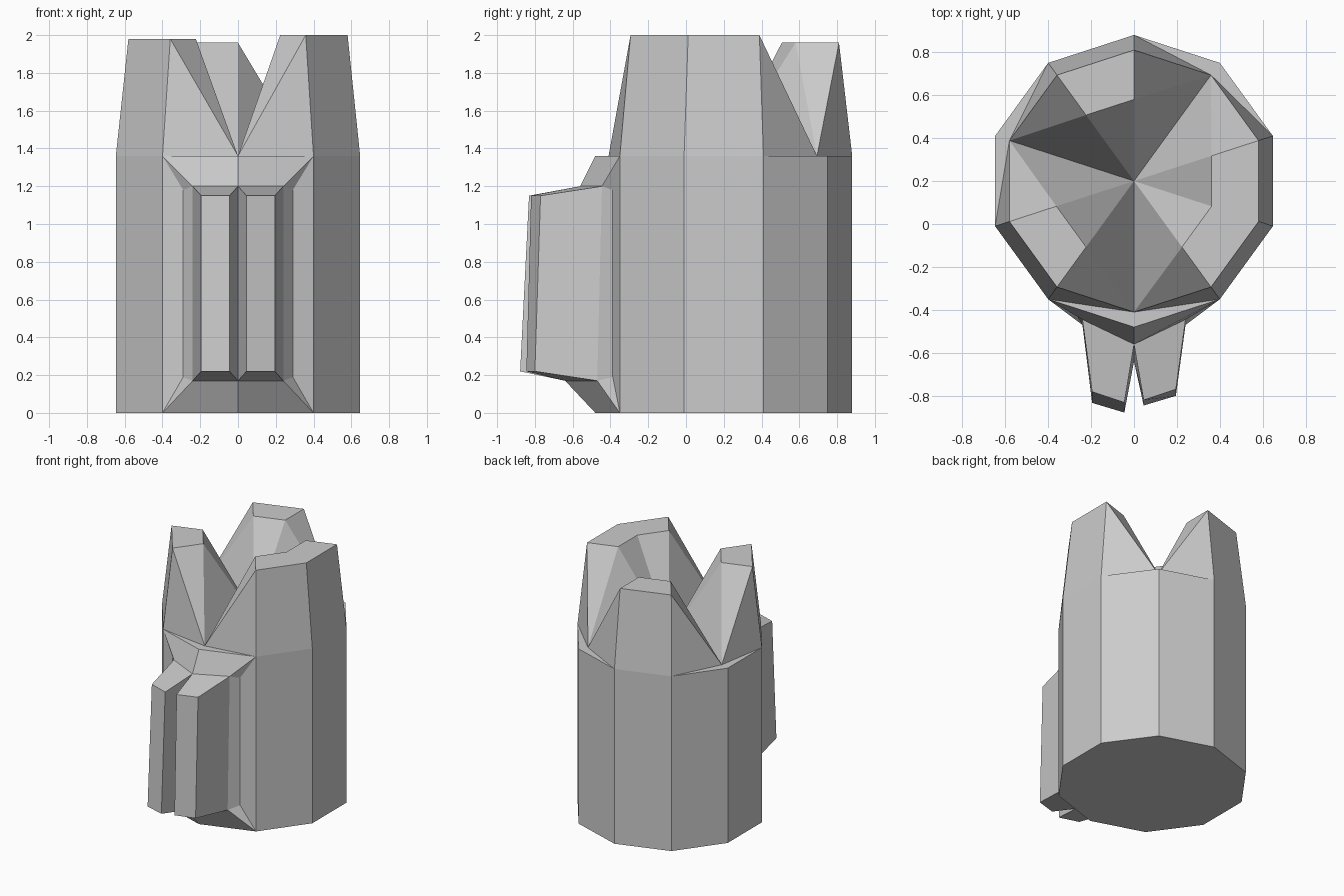
import bpy, bmesh, math

if "Cube" in bpy.data.objects:
    bpy.data.objects.remove(bpy.data.objects["Cube"])

SIDES, CY, BASE_Z = 10, 0.2, 1.36


def ring_point(k, r, z):
    a = math.radians(90 - 36 * k)          # k = 0 is the back corner, k = 5 the front
    return (r * math.cos(a), CY + r * math.sin(a), z)


def finish(bm, name, fix_normals):
    if fix_normals:
        bmesh.ops.recalc_face_normals(bm, faces=bm.faces[:])
    me = bpy.data.meshes.new(name)
    bm.to_mesh(me)
    bm.free()
    ob = bpy.data.objects.new(name, me)
    bpy.context.collection.objects.link(ob)
    return ob


# Ten-sided tower with three broken teeth around a bowl-shaped top
heights = [1.96, BASE_Z, 2.0, 2.0, 2.0, BASE_Z, 1.98, 1.98, BASE_Z, 1.96]
low = [h == BASE_Z for h in heights]
bm = bmesh.new()
foot = [bm.verts.new(ring_point(k, 0.68, 0)) for k in range(SIDES)]
ledge = [bm.verts.new(ring_point(k, 0.68, BASE_Z)) for k in range(SIDES)]
outer = [bm.verts.new(ring_point(k, 0.61, heights[k])) for k in range(SIDES)]
inner = [bm.verts.new(ring_point(k, 0.38, heights[k])) for k in range(SIDES)]
centre = bm.verts.new((0, CY, BASE_Z))
bm.faces.new(foot)
for k in range(SIDES):
    n = (k + 1) % SIDES
    bm.faces.new((foot[k], foot[n], ledge[n], ledge[k]))
    bm.faces.new((inner[k], inner[n], centre))
    # notches fold the outer wall and the tooth top along a diagonal
    if low[k]:
        faces = [(ledge[k], ledge[n], outer[k]), (ledge[n], outer[n], outer[k]),
                 (outer[k], outer[n], inner[n]), (outer[k], inner[n], inner[k])]
    elif low[n]:
        faces = [(ledge[k], ledge[n], outer[n]), (ledge[k], outer[n], outer[k]),
                 (outer[k], outer[n], inner[k]), (outer[n], inner[n], inner[k])]
    else:
        faces = [(ledge[k], ledge[n], outer[n], outer[k]),
                 (outer[k], outer[n], inner[n], inner[k])]
    for f in faces:
        bm.faces.new(f)
finish(bm, "tower_body", True)


# Front frame with a projecting block, one per side (left block sticks out further)
def front_block(name, side, reach):
    points = {
        "A": (0.40, -0.35, 0), "a": (0.40, -0.35, BASE_Z),       # tower corner
        "O": (0, -0.48, 0), "o": (0, -0.48, BASE_Z),             # front edge
        "B": (0.29, -0.388, 0.19), "b": (0.29, -0.388, 1.18),    # recess
        "C": (0.24, -0.47, 0.17), "c": (0.24, -0.445, 1.2),      # block root, outside
        "D": (0, -0.64, 0.17), "d": (0, -0.56, 1.2),             # block root, centre
        "E": (0.195, -0.80 - reach, 0.22), "e": (0.195, -0.77 - reach / 3, 1.15),
        "F": (0.045, -0.845 - reach, 0.22), "f": (0.045, -0.82 - reach / 3, 1.15),
    }
    bm = bmesh.new()
    v = {key: bm.verts.new((side * x, y, z)) for key, (x, y, z) in points.items()}
    for face in ("ACDO", "ABC", "aodc", "acb", "BbcC",
                 "EefF", "CceE", "DFfd", "cdfe", "CEFD"):
        keys = face if side > 0 else face[::-1]
        bm.faces.new([v[key] for key in keys])
    finish(bm, name, False)


front_block("front_block_right", 1, 0)
front_block("front_block_left", -1, 0.033)
